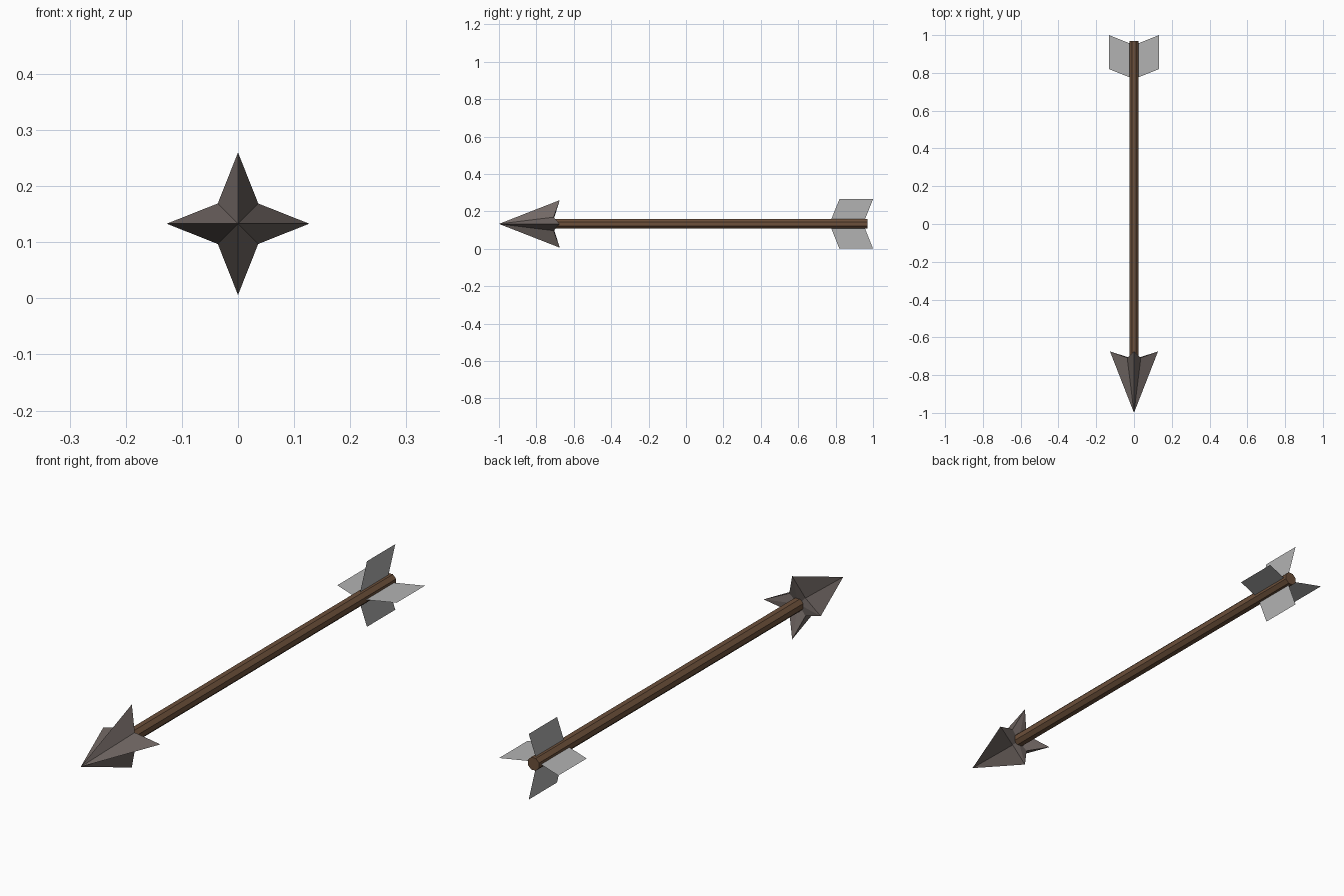
import bpy, bmesh, math
from mathutils import Matrix, Vector

if "Cube" in bpy.data.objects:
    bpy.data.objects.remove(bpy.data.objects["Cube"])

AXIS_Z = 0.133  # height of the arrow's centre line


def material(name, rgb):
    m = bpy.data.materials.new(name)
    m.diffuse_color = (*rgb, 1.0)
    m.use_nodes = True
    m.node_tree.nodes["Principled BSDF"].inputs["Base Color"].default_value = m.diffuse_color
    return m


def make_object(name, bm, mat):
    me = bpy.data.meshes.new(name)
    bm.to_mesh(me)
    bm.free()
    me.materials.append(mat)
    ob = bpy.data.objects.new(name, me)
    ob.location.z = AXIS_Z
    bpy.context.collection.objects.link(ob)
    return ob


wood = material("brown wood", (0.15, 0.08, 0.043))
iron = material("dark iron", (0.17, 0.14, 0.13))
feather = material("grey feather", (0.45, 0.45, 0.45))

# Shaft: eight-sided rod along y
bm = bmesh.new()
y0, y1 = -0.72, 0.97
bmesh.ops.create_cone(
    bm, cap_ends=True, segments=8, radius1=0.027, radius2=0.027, depth=y1 - y0,
    matrix=Matrix.Translation((0, (y0 + y1) / 2, 0))
    @ Matrix.Rotation(math.pi / 2, 4, 'X') @ Matrix.Rotation(math.pi / 8, 4, 'Z'))
make_object("shaft", bm, wood)

# Arrowhead: four-pointed star pyramid with swept-back barbs
bm = bmesh.new()
tip = bm.verts.new((0, -1.0, 0))
back = bm.verts.new((0, -0.715, 0))
ring = []
for i in range(8):
    a = i * math.pi / 4
    r, y = (0.127, -0.675) if i % 2 == 0 else (0.051, -0.708)
    ring.append(bm.verts.new((r * math.cos(a), y, r * math.sin(a))))
for i in range(8):
    a, b = ring[i], ring[(i + 1) % 8]
    bm.faces.new((tip, a, b))
    bm.faces.new((back, b, a))
bmesh.ops.recalc_face_normals(bm, faces=bm.faces)
make_object("arrowhead", bm, iron)

# Fletching: four thin slanted vanes around the shaft
profile = [(0.02, 0.775), (0.132, 0.82), (0.132, 1.0), (0.02, 0.955)]
for i, side in enumerate(("right", "top", "left", "bottom")):
    bm = bmesh.new()
    turn = Matrix.Rotation(-i * math.pi / 2, 3, 'Y')
    bm.faces.new([bm.verts.new(turn @ Vector((r, y, 0))) for r, y in profile])
    make_object("vane_" + side, bm, feather)
